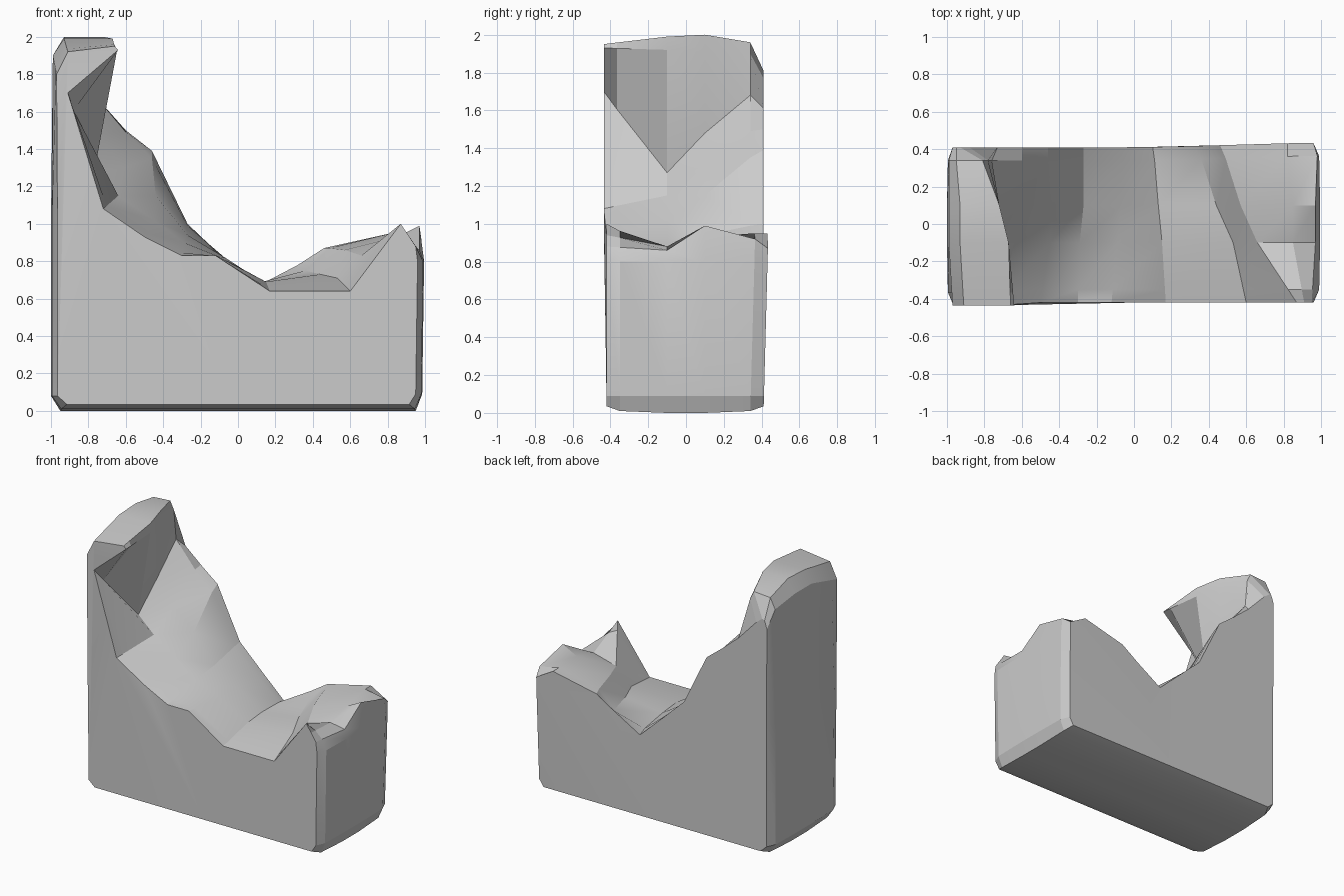
import bpy, bmesh, math

if "Cube" in bpy.data.objects:
    bpy.data.objects.remove(bpy.data.objects["Cube"])

# Top profiles (x, z) from left wall, over the lip, down the seat, to the arm
FRONT = [(-.97, 1.8), (-.91, 1.92), (-.66, 1.95), (-.64, 1.93), (-.91, 1.7), (-.72, 1.08),
         (-.5, .93), (-.3, .83), (-.12, .83), (.17, .64), (.6, .64), (.87, 1.0), (.91, .94), (.95, .88)]
INNER_FRONT = [(-.99, 1.9), (-.93, 1.99), (-.67, 1.99), (-.67, 1.92), (-.77, 1.27), (-.64, 1.15),
               (-.45, 1.02), (-.29, .9), (-.09, .82), (.15, .69), (.53, .71), (.66, .83), (.85, .88), (.97, .86)]
INNER_BACK = [(-.99, 1.9), (-.93, 2.0), (-.72, 2.0), (-.72, 1.91), (-.75, 1.48), (-.61, 1.3),
              (-.44, 1.15), (-.27, .94), (-.07, .82), (.13, .69), (.44, .73), (.57, .86), (.85, .93), (.97, .99)]
BACK_LIP = [(-.99, 1.87), (-.95, 1.95), (-.81, 1.96), (-.78, 1.9), (-.76, 1.68), (-.6, 1.49),
            (-.46, 1.35), (-.27, .99), (-.06, .81), (.11, .67), (.36, .75), (.49, .87), (.82, .95), (.98, .92)]
BACK = [(-.97, 1.74), (-.95, 1.8), (-.93, 1.81), (-.88, 1.77), (-.73, 1.61), (-.6, 1.5),
        (-.46, 1.39), (-.27, 1.0), (-.07, .81), (.1, .65), (.32, .78), (.46, .87), (.82, .95), (.96, .87)]


def blend(p, q, t):
    return [(a[0] + (b[0] - a[0]) * t, a[1] + (b[1] - a[1]) * t) for a, b in zip(p, q)]


def section(bm, y, top, inset, floor):
    """Close a top profile with chamfered ends and base."""
    end = 1 - inset
    base = [(end - .005, .8), (end - .015, .09), (end - .05, floor),
            (0, floor), (-end + .05, floor), (-end, .08), (-end, 1.0)]
    verts = []
    for x, z in top + base:
        # Back arm leans outward, front wall bellies forward
        bulge = .025 * max(0, x) * (z / .9) if y > .3 else 0
        if y < -.3 and x < -.5 and z > .5:
            bulge = -.015
        verts.append(bm.verts.new((x, y + bulge, z)))
    return verts


# Carved stone seat: lofted across its depth
bm = bmesh.new()
rows = [section(bm, -.42, FRONT, .035, .035),
        section(bm, -.35, blend(FRONT, INNER_FRONT, .22), .005, .01),
        section(bm, -.1, INNER_FRONT, 0, 0),
        section(bm, .1, INNER_BACK, 0, 0),
        section(bm, .34, BACK_LIP, .005, .01),
        section(bm, .41, BACK, .035, .035)]
for r, s in zip(rows, rows[1:]):
    n = len(r)
    for i in range(n):
        j = (i + 1) % n
        bm.faces.new((r[i], r[j], s[j], s[i]))
caps = [bm.faces.new(rows[0]), bm.faces.new(rows[-1])]
bm.normal_update()
bmesh.ops.triangulate(bm, faces=caps, ngon_method='EAR_CLIP')
bmesh.ops.recalc_face_normals(bm, faces=bm.faces)

mesh = bpy.data.meshes.new("stone_seat")
bm.to_mesh(mesh)
bm.free()
seat = bpy.data.objects.new("stone_seat", mesh)
bpy.context.collection.objects.link(seat)
bpy.context.view_layer.objects.active = seat
seat.select_set(True)
bpy.ops.object.shade_smooth_by_angle(angle=math.radians(20))
